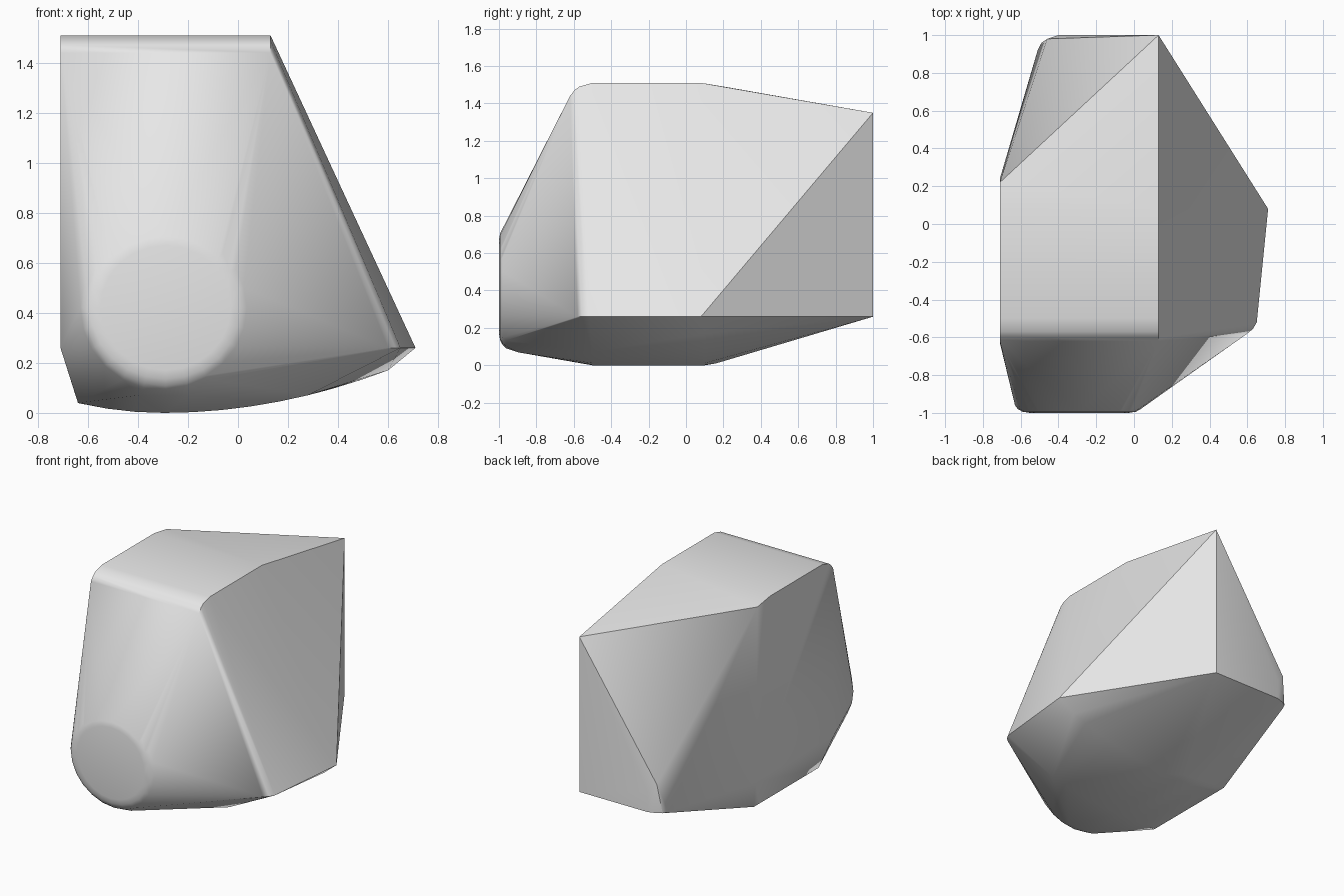
import bpy
import bmesh
from math import cos, sin, pi, radians

cube = bpy.data.objects.get("Cube")
if cube:
    bpy.data.objects.remove(cube, do_unlink=True)

LEFT, RIDGE, BELT = -0.71, 0.13, 0.26   # flat wall, top edge, lower belt height
points = []

# Roof: one rounded profile swept between the flat wall and the sloping side
for y, z in [(-0.62, 1.44), (-0.595, 1.472), (-0.57, 1.49), (-0.5, 1.51), (0.08, 1.51)]:
    points += [(LEFT, y, z), (RIDGE, y, z)]
points += [(LEFT, 0.22, 1.487), (RIDGE, 1.0, 1.35)]

# Belt: widest outline around the body
belt = [(LEFT, -0.63), (LEFT, 0.24), (-0.51, 0.92), (-0.49, 0.96), (-0.46, 0.98),
        (-0.4, 1.0), (RIDGE, 1.0), (0.71, 0.08), (0.65, -0.52), (0.63, -0.555),
        (0.6, -0.58)]
points += [(x, y, BELT) for x, y in belt]

# Rounded rear corner
points += [(-0.46, 0.98, 0.46), (-0.4, 1.0, 0.4)]

# Belly: shallow curved underside
def belly(x):
    return (0.34 if x < -0.3 else 0.21) * (x + 0.3) ** 2

for i in range(9):
    x = -0.64 + 0.115 * i
    points += [(x, -0.5, belly(x)), (x, 0.1, belly(x))]
points += [(x, 0.1, belly(x)) for x in (0.38, 0.5, 0.6)]
points += [(-0.64, -0.56, 0.04), (-0.64, 0.16, 0.04), (-0.3, 0.16, 0.01)]

# Nose: flat disc with a rounded rim
for y, rx, rz in [(-1.0, 0.26, 0.25), (-0.994, 0.3, 0.285),
                  (-0.98, 0.325, 0.312), (-0.96, 0.34, 0.33)]:
    for i in range(24):
        a = 2 * pi * i / 24
        points.append((-0.29 + rx * cos(a), y, 0.42 + rz * sin(a)))
points += [(x, -0.9, 0.07) for x in (-0.4, -0.3, -0.2)]

# Skin the outline as one convex body
bm = bmesh.new()
for p in points:
    bm.verts.new(p)
bmesh.ops.convex_hull(bm, input=bm.verts[:])
bmesh.ops.delete(bm, geom=[v for v in bm.verts if not v.link_faces], context='VERTS')
bmesh.ops.dissolve_limit(bm, angle_limit=radians(0.5), verts=bm.verts[:], edges=bm.edges[:])
bmesh.ops.recalc_face_normals(bm, faces=bm.faces[:])
mesh = bpy.data.meshes.new("faceted_body")
bm.to_mesh(mesh)
bm.free()

body = bpy.data.objects.new("faceted_body", mesh)
bpy.context.collection.objects.link(body)

grey = bpy.data.materials.new("light_grey")
grey.use_nodes = True
color = (0.8, 0.8, 0.8, 1.0)
grey.diffuse_color = color
grey.node_tree.nodes["Principled BSDF"].inputs["Base Color"].default_value = color
mesh.materials.append(grey)

bpy.ops.object.select_all(action='DESELECT')
body.select_set(True)
bpy.context.view_layer.objects.active = body
bpy.ops.object.shade_smooth_by_angle(angle=radians(30))
